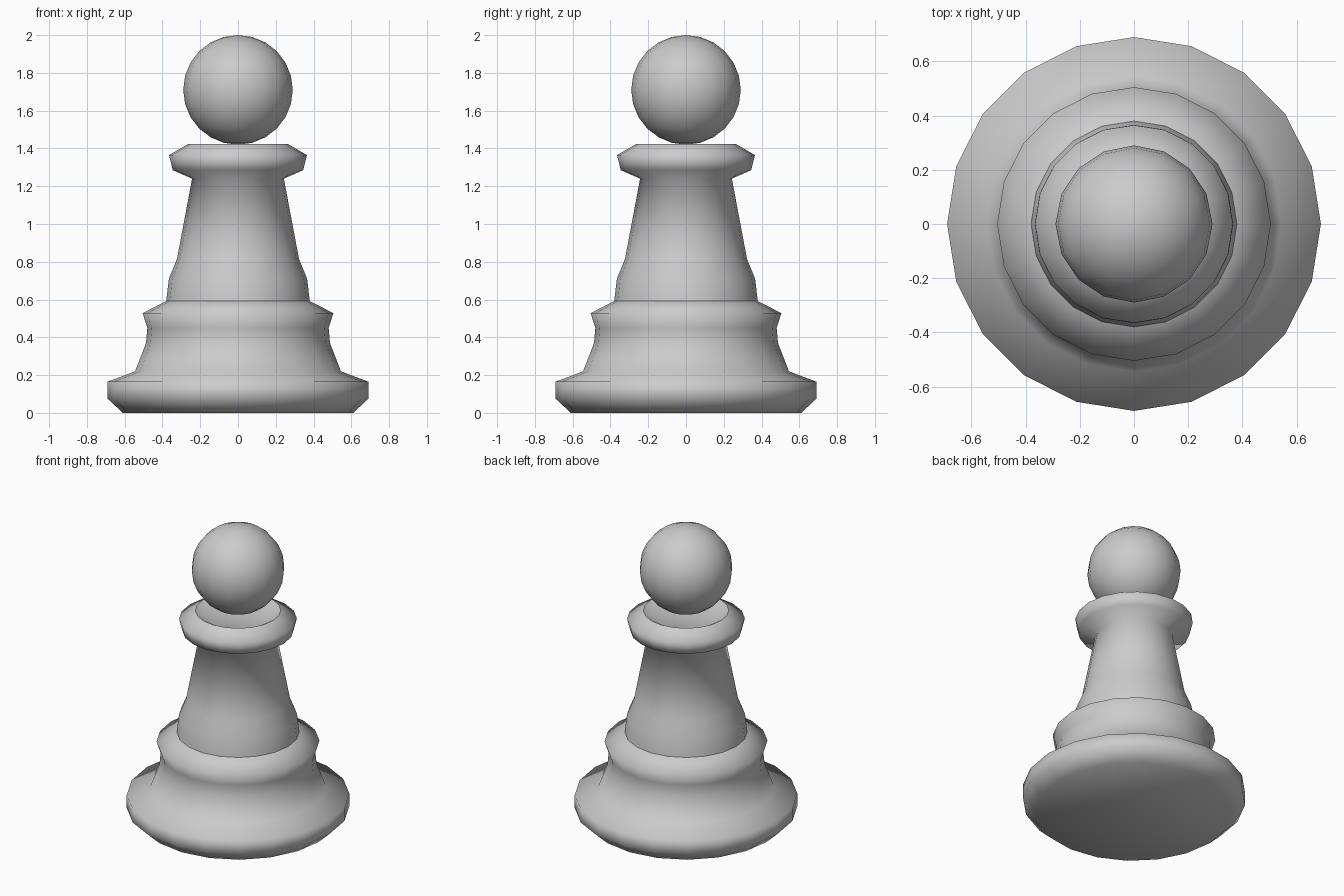
import bpy, bmesh
from math import pi, cos, sin

if "Cube" in bpy.data.objects:
    bpy.data.objects.remove(bpy.data.objects["Cube"])

SIDES = 20


def lathe(name, profile):
    """Spin (radius, height) points round z; radius 0 makes a pole."""
    bm = bmesh.new()
    rings = []
    for r, z in profile:
        if r == 0:
            rings.append([bm.verts.new((0, 0, z))] * SIDES)
        else:
            rings.append([bm.verts.new((r * cos(2 * pi * i / SIDES),
                                        r * sin(2 * pi * i / SIDES), z))
                          for i in range(SIDES)])
    for a, b in zip(rings, rings[1:]):
        for i in range(SIDES):
            j = (i + 1) % SIDES
            quad = list(dict.fromkeys((a[i], a[j], b[j], b[i])))
            bm.faces.new(quad).smooth = True
    mesh = bpy.data.meshes.new(name)
    bm.to_mesh(mesh)
    bm.free()
    obj = bpy.data.objects.new(name, mesh)
    bpy.context.collection.objects.link(obj)
    return obj


# Wide foot with stepped ring
lathe("base", [(0, 0), (.61, 0), (.69, .075), (.69, .165), (.545, .22),
               (.487, .37), (.48, .45), (.505, .528), (.38, .592)])

# Tapered column flaring into the collar
lathe("column_and_collar", [(.38, .592), (.366, .71), (.323, .815),
                            (.243, 1.24), (.345, 1.285), (.365, 1.365),
                            (.265, 1.423)])

# Shallow dish inside the collar rim
lathe("collar_dish", [(.265, 1.423), (.2, 1.39), (0, 1.38)])

# Round head
bpy.ops.mesh.primitive_uv_sphere_add(segments=16, ring_count=12, radius=.29,
                                     location=(0, 0, 1.71))
head = bpy.context.object
head.name = "head"
bpy.ops.object.shade_smooth()
